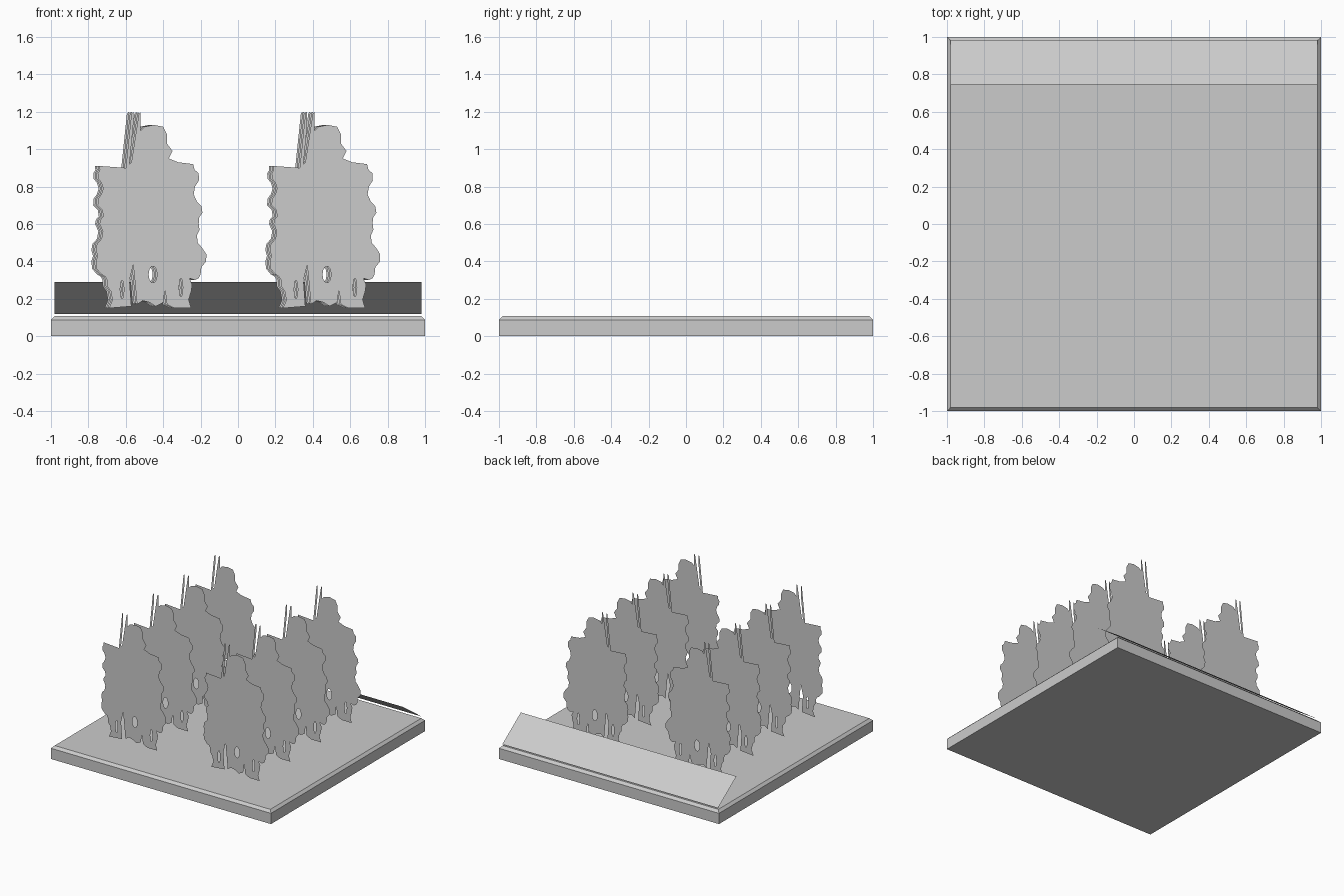
import bpy, bmesh
from math import radians, sin, cos, tau
from mathutils import Matrix

default = bpy.data.objects.get("Cube")
if default:
    bpy.data.objects.remove(default, do_unlink=True)

grey = bpy.data.materials.new("plain_grey")
grey.use_nodes = True
colour = (0.6, 0.6, 0.6, 1)
grey.diffuse_color = colour
grey.node_tree.nodes["Principled BSDF"].inputs["Base Color"].default_value = colour


def add_object(name, mesh, location=(0, 0, 0)):
    mesh.materials.clear()
    mesh.materials.append(grey)
    ob = bpy.data.objects.new(name, mesh)
    ob.location = location
    bpy.context.scene.collection.objects.link(ob)
    return ob


def mesh_from_bmesh(name, bm):
    mesh = bpy.data.meshes.new(name)
    bm.to_mesh(mesh)
    bm.free()
    return mesh


# Square base with a chamfered top rim
height = 0.108
bm = bmesh.new()
bmesh.ops.create_cube(bm, size=1)
bmesh.ops.scale(bm, vec=(2, 2, height), verts=bm.verts)
bmesh.ops.translate(bm, vec=(0, 0, height / 2), verts=bm.verts)
rim = [e for e in bm.edges if all(v.co.z > height / 2 for v in e.verts)]
bmesh.ops.bevel(bm, geom=rim, offset=0.02, segments=1, affect='EDGES')
add_object("base", mesh_from_bmesh("base", bm))

# Sloping label panel along the back edge, a single thin sheet
bm = bmesh.new()
corners = [(-0.98, 0.745, 0.29), (0.98, 0.745, 0.29), (0.98, 0.985, 0.12), (-0.98, 0.985, 0.12)]
panel = bm.faces.new([bm.verts.new(c) for c in corners])
panel.normal_update()
if panel.normal.z < 0:
    panel.normal_flip()
add_object("label_panel", mesh_from_bmesh("label_panel", bm))

# Cutout outline of a soldier group, in hundredths, clockwise from the left foot
left_side = [(-22, 15), (-21, 24), (-23, 30), (-26, 33), (-29, 40), (-29, 46), (-26, 52),
             (-27, 60), (-25, 64), (-28, 70), (-26, 76), (-26, 82), (-28, 87), (-27, 91)]
spears = [(-13, 90), (-10, 119), (-9, 120), (-9, 113), (-11, 92),
          (-10, 93), (-6, 119), (-5, 120), (-5, 110)]
head = [(-3, 112), (2, 113), (7, 112), (9, 108), (9, 103), (12, 99), (10, 95), (15, 93)]
right_side = [(23, 92), (26, 87), (24, 80), (25, 72), (28, 66), (26, 60), (25, 54),
              (28, 47), (30, 40), (27, 33), (24, 30), (21, 31), (22, 24), (22, 15)]
feet = [(13, 15), (9, 17), (8, 25), (7, 18), (3, 16), (0, 18), (-4, 19), (-7, 17),
        (-8, 28), (-9, 38), (-11, 30), (-10, 16)]


def ragged(points):
    """Add a small alternating nick in the middle of longer edges."""
    result = []
    for i, (a, b) in enumerate(zip(points, points[1:])):
        result.append(a)
        dx, dz = b[0] - a[0], b[1] - a[1]
        if abs(dx) + abs(dz) > 4:
            side = 0.15 if i % 2 else -0.15
            result.append((a[0] + dx / 2 - dz * side, a[1] + dz / 2 + dx * side))
    return result + points[-1:]


def oval(x, z, rx, rz):
    return [(x + rx * cos(tau * i / 10), z + rz * sin(tau * i / 10)) for i in range(10)]


outline = ragged(left_side) + spears + head + ragged(right_side) + feet
leg_gaps = [oval(1.5, 33, 2.3, 4.5), oval(-15, 25, 1, 5), oval(16.5, 26, 1, 5)]

# Fill the outline with its gaps as a flat sheet standing upright
curve = bpy.data.curves.new("cutout_curve", 'CURVE')
curve.dimensions = '2D'
curve.fill_mode = 'BOTH'
for loop in [outline] + leg_gaps:
    spline = curve.splines.new('POLY')
    spline.points.add(len(loop) - 1)
    for point, (x, z) in zip(spline.points, loop):
        point.co = (x / 100, z / 100, 0, 1)
    spline.use_cyclic_u = True
helper = bpy.data.objects.new("cutout_helper", curve)
bpy.context.scene.collection.objects.link(helper)
bpy.context.view_layer.update()
evaluated = helper.evaluated_get(bpy.context.evaluated_depsgraph_get())
cutout = bpy.data.meshes.new_from_object(evaluated)
bpy.data.objects.remove(helper, do_unlink=True)
cutout.transform(Matrix.Rotation(radians(90), 4, 'X'))

# Two files of four cutouts, each row drifting slightly sideways
for side, x in (("right", -0.47), ("left", 0.46)):
    for row in range(4):
        add_object(f"{side}_soldier_group_{row + 1}", cutout,
                   (x - 0.008 * row, -0.69 + 0.41 * row, 0))
